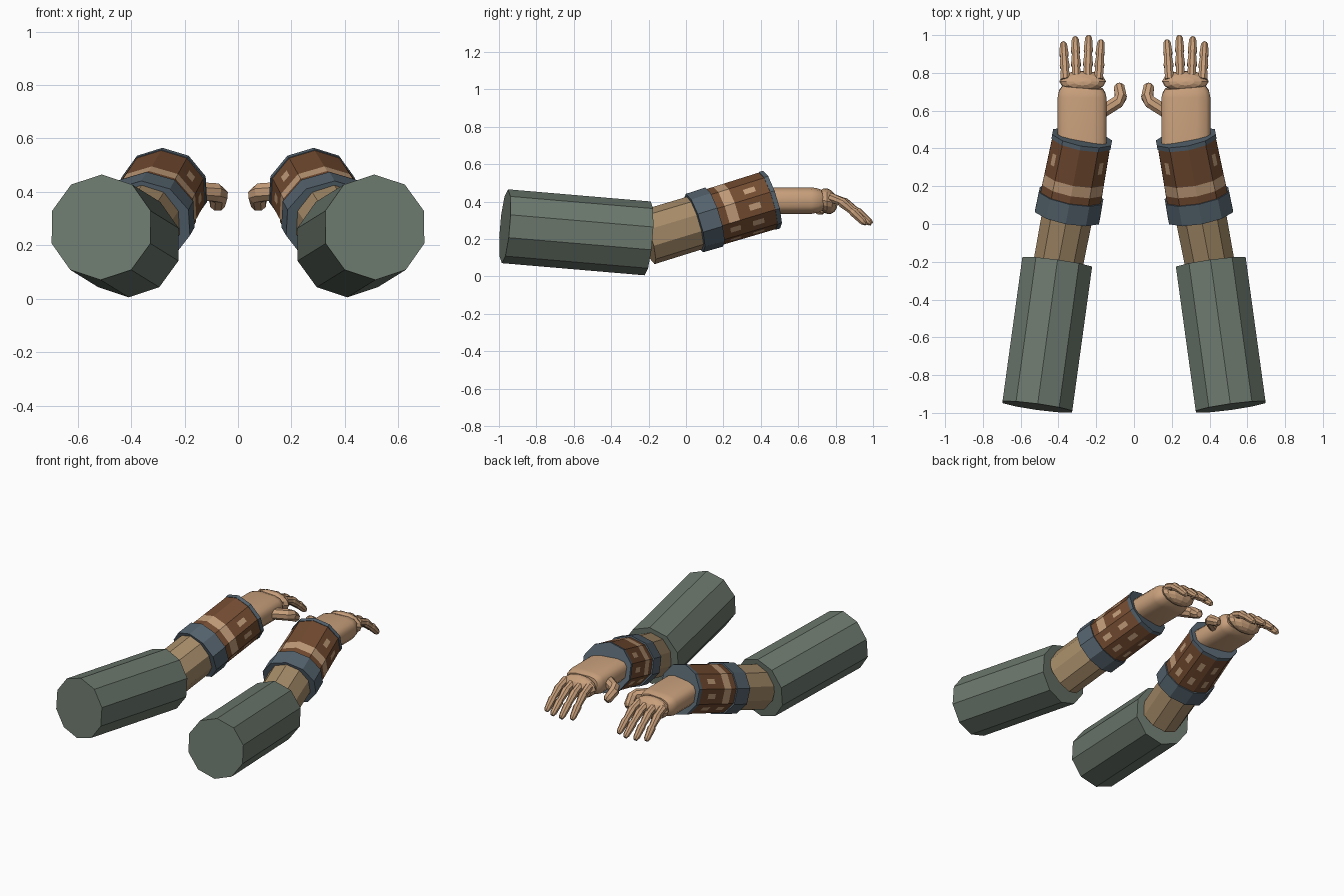
import bpy, bmesh, math
from mathutils import Vector

if "Cube" in bpy.data.objects:
    bpy.data.objects.remove(bpy.data.objects["Cube"])


def material(name, rgb):
    m = bpy.data.materials.new(name)
    m.diffuse_color = (*rgb, 1)
    m.use_nodes = True
    m.node_tree.nodes["Principled BSDF"].inputs["Base Color"].default_value = m.diffuse_color
    return m


GREEN = material("sleeve_cloth", (0.15, 0.19, 0.155))
TAN = material("undersleeve_cloth", (0.38, 0.26, 0.14))
SKIN = material("skin", (0.58, 0.35, 0.20))
BROWN = material("leather", (0.17, 0.07, 0.03))
PATCH = material("light_leather", (0.53, 0.33, 0.19))
SLATE = material("metal", (0.09, 0.125, 0.155))


def finish(name, bm, mats, smooth):
    """Turn a bmesh into an object mirrored to the other arm."""
    bmesh.ops.recalc_face_normals(bm, faces=bm.faces)
    me = bpy.data.meshes.new(name)
    bm.to_mesh(me)
    bm.free()
    for m in mats:
        me.materials.append(m)
    if smooth:
        me.shade_smooth()
        me.set_sharp_from_angle(angle=math.radians(smooth))
    ob = bpy.data.objects.new(name, me)
    bpy.context.collection.objects.link(ob)
    mod = ob.modifiers.new("other_arm", 'MIRROR')
    mod.use_mirror_merge = False
    return ob


def section(sides, sub, power, turn):
    """Unit cross-section; each side may be split into sub pieces."""
    corners = []
    for k in range(sides):
        a = math.pi / 2 + (k + turn) * 2 * math.pi / sides
        c, s = math.cos(a), math.sin(a)
        corners.append(Vector((math.copysign(abs(c) ** power, c),
                               math.copysign(abs(s) ** power, s))))
    return [corners[k].lerp(corners[(k + 1) % sides], j / sub)
            for k in range(sides) for j in range(sub)]


def loft(name, path, radii, mats, sides=10, sub=1, power=1, turn=0, smooth=0, paint=None):
    """Sweep a section along a path; radii are (across, up) pairs."""
    pts = [Vector(p) for p in path]
    prof = section(sides, sub, power, turn)
    n = len(prof)
    bm = bmesh.new()
    rings = []
    for i, p in enumerate(pts):
        t = (pts[min(i + 1, len(pts) - 1)] - pts[max(i - 1, 0)]).normalized()
        side = t.cross(Vector((0, 0, 1))).normalized()
        up = side.cross(t)
        rx, rz = radii[i]
        rings.append([bm.verts.new(p + side * (q.x * rx) + up * (q.y * rz)) for q in prof])
    for i in range(len(rings) - 1):
        for k in range(n):
            j = (k + 1) % n
            f = bm.faces.new((rings[i][k], rings[i][j], rings[i + 1][j], rings[i + 1][k]))
            if paint:
                f.material_index = paint(i, k)
    bm.faces.new(rings[0])
    bm.faces.new(rings[-1])
    return finish(name, bm, mats, smooth)


def axis(y):
    """Point on the forearm centre line."""
    return (0.275 + (0.455 - y) * 0.19, y, 0.41 - (0.455 - y) * 0.305)


# upper sleeve and forearm
loft("upper_sleeve", [(0.512, -0.968, 0.268), (0.407, -0.205, 0.203)],
     [(0.196, 0.198)] * 2, [GREEN])
loft("forearm", [axis(-0.21), axis(0.1)], [(0.138, 0.148), (0.142, 0.146)], [TAN])

# bracer: cuff, patched leather tube, wrist plate
loft("elbow_cuff", [axis(0.045), axis(0.15)], [(0.182, 0.163), (0.180, 0.165)], [SLATE])


def bracer_paint(row, col):
    face, middle = col // 3, col % 3 == 1
    if row == 1:
        return int(face in (0, 1, 2, 7, 8, 9) or middle)
    return int(row == 3 and middle and face not in (0, 9))


ys = [0.14, 0.19, 0.245, 0.31, 0.37, 0.437]
loft("bracer", [axis(y) for y in ys],
     [(0.171 - 0.008 * i / 5, 0.155 + 0.003 * i / 5) for i in range(6)],
     [BROWN, PATCH], sub=3, paint=bracer_paint)
loft("wrist_plate", [axis(0.435), axis(0.458)], [(0.167, 0.161)] * 2, [SLATE])

# palm
loft("palm", [(0.275, 0.38, 0.405), (0.275, 0.67, 0.405), (0.274, 0.70, 0.407), (0.272, 0.725, 0.41)],
     [(0.133, 0.072), (0.132, 0.072), (0.125, 0.067), (0.108, 0.055)],
     [SKIN], sides=12, power=0.6, turn=0.5, smooth=40)

# knuckle ridge
bm = bmesh.new()
bmesh.ops.create_uvsphere(bm, u_segments=12, v_segments=8, radius=1)
for v in bm.verts:
    v.co = Vector((0.272 + 0.124 * v.co.x, 0.755 + 0.056 * v.co.y,
                   0.402 + 0.068 * v.co.z - 0.2 * 0.056 * v.co.y))
finish("knuckles", bm, [SKIN], 0)

# fingers: base x, tip x, tip y, from the index side outward
fingers = [(0.188, 0.175, 0.970), (0.246, 0.240, 0.994),
           (0.305, 0.311, 0.987), (0.363, 0.374, 0.960)]
bend = [(0, 0.425), (0.30, 0.402), (0.36, 0.395), (0.62, 0.352),
        (0.68, 0.343), (0.94, 0.292), (1, 0.281)]
thick = [0.027, 0.023, 0.028, 0.021, 0.026, 0.020, 0.012]
for i, (xb, xt, yt) in enumerate(fingers):
    path = [(xb + (xt - xb) * t, 0.765 + (yt - 0.765) * t, z) for t, z in bend]
    loft(f"finger_{i + 1}", path, [(r, r) for r in thick], [SKIN], sides=8, turn=0.5)

# thumb
loft("thumb", [(0.175, 0.59, 0.405), (0.085, 0.647, 0.398), (0.070, 0.672, 0.388),
               (0.078, 0.725, 0.353), (0.081, 0.738, 0.344)],
     [(0.036, 0.036), (0.036, 0.037), (0.034, 0.036), (0.030, 0.030), (0.018, 0.018)],
     [SKIN], sides=8, turn=0.5)
